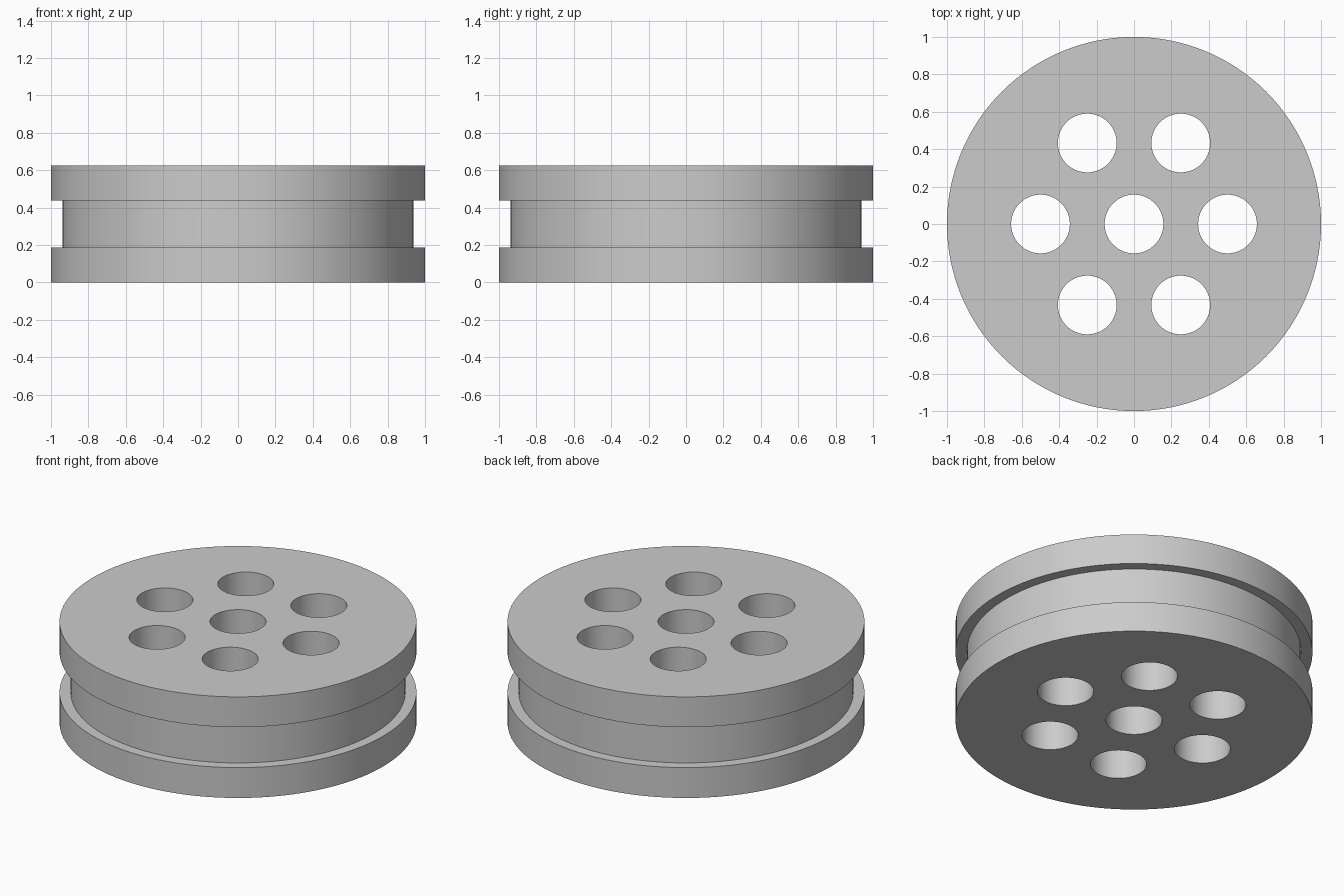
import bpy
import bmesh
from math import cos, sin, tau, radians
from mathutils import Matrix

cube = bpy.data.objects.get("Cube")
if cube:
    bpy.data.objects.remove(cube, do_unlink=True)

HEIGHT, RADIUS = 0.625, 1.0
GROOVE_RADIUS, GROOVE_LOW, GROOVE_HIGH = 0.9375, 0.1875, 0.4375
HOLE_RADIUS, HOLE_CIRCLE = 0.157, 0.5

grey = bpy.data.materials.new("plain grey")
grey.use_nodes = True
colour = (0.6, 0.6, 0.6, 1)
grey.diffuse_color = colour
grey.node_tree.nodes["Principled BSDF"].inputs["Base Color"].default_value = colour


def add_object(name, bm):
    bmesh.ops.recalc_face_normals(bm, faces=bm.faces)
    mesh = bpy.data.meshes.new(name)
    bm.to_mesh(mesh)
    bm.free()
    mesh.materials.append(grey)
    obj = bpy.data.objects.new(name, mesh)
    bpy.context.collection.objects.link(obj)
    return obj


def turned_solid(name, profile, segments):
    """Stack of rings from (radius, height) pairs, capped at both ends."""
    bm = bmesh.new()
    rings = [[bm.verts.new((r * cos(tau * i / segments), r * sin(tau * i / segments), z))
              for i in range(segments)] for r, z in profile]
    for low, high in zip(rings, rings[1:]):
        for i in range(segments):
            j = (i + 1) % segments
            bm.faces.new((low[i], low[j], high[j], high[i]))
    bm.faces.new(rings[0])
    bm.faces.new(rings[-1])
    return add_object(name, bm)


# Wheel body with a square groove around the rim
wheel = turned_solid("grooved_wheel", [
    (RADIUS, 0), (RADIUS, GROOVE_LOW),
    (GROOVE_RADIUS, GROOVE_LOW), (GROOVE_RADIUS, GROOVE_HIGH),
    (RADIUS, GROOVE_HIGH), (RADIUS, HEIGHT)], 128)

# Through holes: one in the centre and six around it
bm = bmesh.new()
centres = [(0, 0)] + [(HOLE_CIRCLE * cos(tau * i / 6), HOLE_CIRCLE * sin(tau * i / 6))
                      for i in range(6)]
for x, y in centres:
    bmesh.ops.create_cone(bm, cap_ends=True, segments=64, radius1=HOLE_RADIUS,
                          radius2=HOLE_RADIUS, depth=HEIGHT * 2,
                          matrix=Matrix.Translation((x, y, HEIGHT / 2)))
cutter = add_object("hole_cutter", bm)
cutter.hide_render = True

cut = wheel.modifiers.new("holes", 'BOOLEAN')
cut.operation = 'DIFFERENCE'
cut.solver = 'EXACT'
cut.object = cutter

bpy.ops.object.select_all(action='DESELECT')
wheel.select_set(True)
bpy.context.view_layer.objects.active = wheel
bpy.ops.object.modifier_apply(modifier=cut.name)
bpy.data.objects.remove(cutter, do_unlink=True)

# Smooth walls with crisp edges
bpy.ops.object.shade_smooth_by_angle(angle=radians(30))
